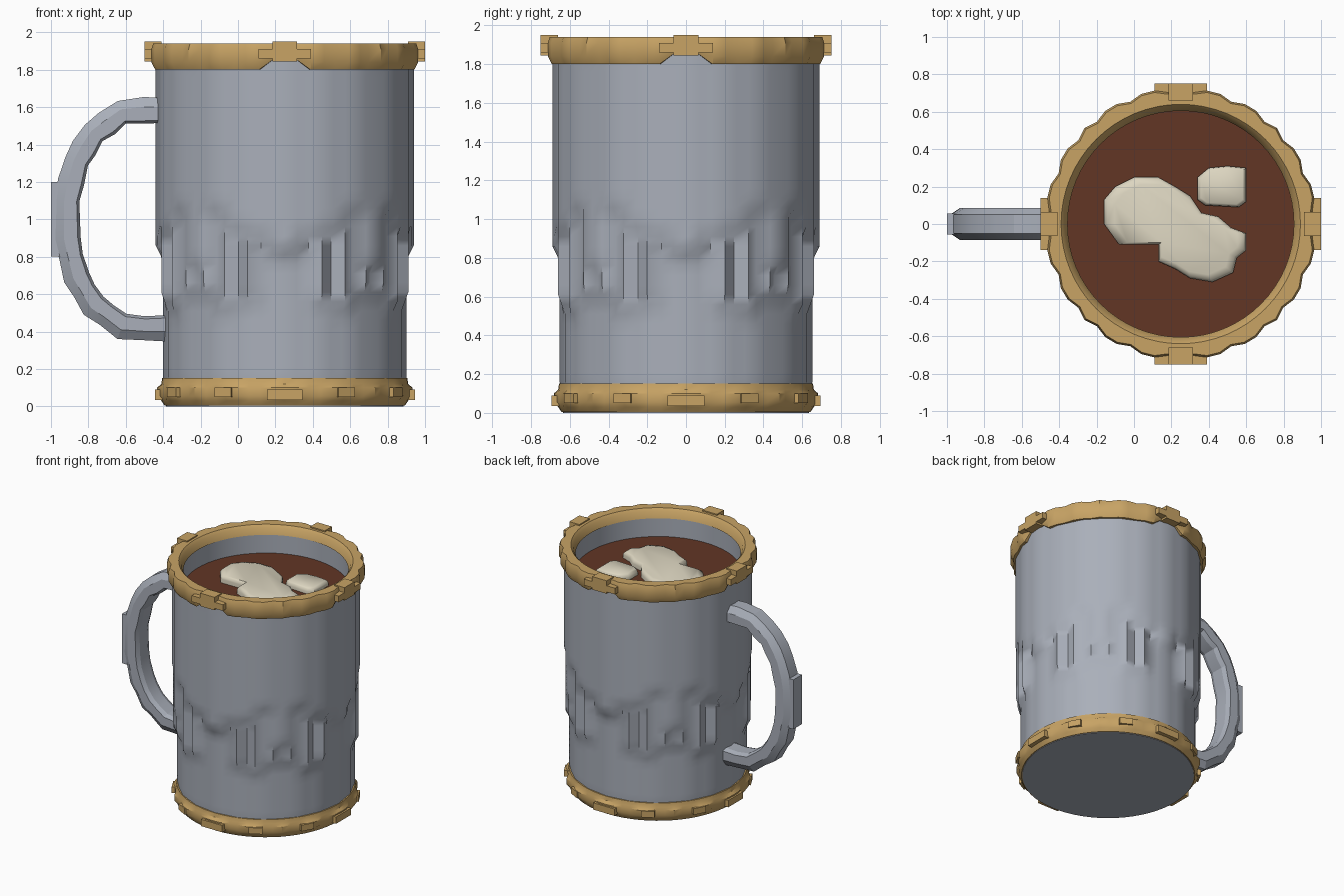
import bpy, bmesh, math
from mathutils import Vector

cube = bpy.data.objects.get("Cube")
if cube:
    bpy.data.objects.remove(cube, do_unlink=True)

CX = 0.25          # axis of the mug
N = 64             # columns around the mug


def material(name, rgb):
    m = bpy.data.materials.new(name)
    m.use_nodes = True
    m.diffuse_color = (*rgb, 1)
    bsdf = next(n for n in m.node_tree.nodes if n.type == 'BSDF_PRINCIPLED')
    bsdf.inputs["Base Color"].default_value = (*rgb, 1)
    return m


STEEL = material("steel grey", (0.40, 0.43, 0.49))
GOLD = material("brass gold", (0.58, 0.37, 0.13))
COCOA = material("cocoa brown", (0.122, 0.037, 0.018))
CREAM = material("cream", (0.72, 0.67, 0.53))


def finish(name, bm, mat, angle=None):
    bmesh.ops.recalc_face_normals(bm, faces=bm.faces)
    mesh = bpy.data.meshes.new(name)
    bm.to_mesh(mesh)
    bm.free()
    mesh.materials.append(mat)
    ob = bpy.data.objects.new(name, mesh)
    bpy.context.collection.objects.link(ob)
    if angle:
        bpy.ops.object.select_all(action='DESELECT')
        ob.select_set(True)
        bpy.context.view_layer.objects.active = ob
        bpy.ops.object.shade_smooth_by_angle(angle=math.radians(angle))
    return ob


def bridge(bm, a, b):
    for i in range(len(a)):
        j = (i + 1) % len(a)
        bm.faces.new((a[i], a[j], b[j], b[i]))


def octant(i):
    """Distance in columns to the nearest quarter direction, folded to 0..8."""
    k = i % 16
    return min(k, 16 - k)


def lathe(name, column, mat, angle, closed=False):
    """column(i) gives the (radius, z) profile of column i."""
    bm = bmesh.new()
    cols = []
    for i in range(N):
        a = math.tau * i / N
        cols.append([bm.verts.new((CX + r * math.cos(a), r * math.sin(a), z)) for r, z in column(i)])
    rings = list(zip(*cols))
    for a, b in zip(rings, rings[1:]):
        bridge(bm, a, b)
    if closed:
        bridge(bm, rings[-1], rings[0])
    else:
        bm.faces.new(rings[0])
        bm.faces.new(rings[-1])
    return finish(name, bm, mat, angle)


# Steel cup: each column steps outward at its own height
STEP = [0.82, 0.82, 0.92, 0.56, 0.95, 0.52, 1.05, 0.6, 0.75]


def body_column(i):
    k = octant(i)
    flute = 0.004 if k % 3 == 0 else -0.003
    prof = [(0.635, 0.0), (0.642, 0.1)]
    for row in range(34):
        z = 0.16 + row * 0.05
        t = min(1, max(0, (z - STEP[k]) / 0.08 + 0.5))
        prof.append((0.648 + 0.038 * t * t * (3 - 2 * t) + flute, z))
    return prof + [(0.686, 1.88), (0.612, 1.88), (0.612, 1.70)]


lathe("cup_body", body_column, STEEL, 50)


# Top rim: toothed ring with notches under the tabs
def rim_column(i):
    k = octant(i)
    tooth = 0.012 if k in (2, 3, 5, 6, 8) else -0.008
    low = 1.85 if k < 2 else 1.80
    return [(0.68, low), (0.70 + tooth / 2, low), (0.715 + tooth, low + 0.04), (0.715 + tooth, 1.91),
            (0.705 + tooth, 1.94), (0.64, 1.94), (0.622, 1.92), (0.605, 1.87), (0.64, 1.86)]


lathe("top_rim", rim_column, GOLD, 30, closed=True)


# Base band: flared ring with shallow recesses
def base_column(i):
    bump = 0.012 if octant(i) in (0, 1, 4, 5, 8) else -0.006
    return [(0.60, 0.004), (0.642, 0.004), (0.66, 0.03), (0.67 + bump, 0.055), (0.67 + bump, 0.1),
            (0.66, 0.12), (0.655, 0.152), (0.60, 0.152)]


lathe("base_band", base_column, GOLD, 30, closed=True)


# Tabs on the bands
def tab(name, turn, r0, r1, width, z0, z1):
    bm = bmesh.new()
    bmesh.ops.create_cube(bm, size=1)
    c, s = math.cos(turn), math.sin(turn)
    for v in bm.verts:
        r = (r0 + r1) / 2 + v.co.x * (r1 - r0)
        t = v.co.y * width
        v.co = Vector((CX + r * c - t * s, r * s + t * c, (z0 + z1) / 2 + v.co.z * (z1 - z0)))
    return finish(name, bm, GOLD)


for q in range(4):
    turn = q * math.pi / 2
    tab(f"rim_tab_wide_{q}", turn, 0.66, 0.75, 0.28, 1.86, 1.91)
    tab(f"rim_tab_centre_{q}", turn, 0.66, 0.75, 0.13, 1.845, 1.95)
    tab(f"base_tab_{q}", turn, 0.62, 0.695, 0.19, 0.035, 0.09)
    for side in (-1, 1):
        tab(f"base_stud_{q}_{side}", turn + side * 0.5, 0.62, 0.69, 0.1, 0.05, 0.1)

# Drink surface
bm = bmesh.new()
bmesh.ops.create_circle(bm, cap_ends=True, segments=N, radius=0.613)
for v in bm.verts:
    v.co += Vector((CX, 0, 1.72))
finish("drink_surface", bm, COCOA)


# Cream floating on the drink
def blob(name, outline, top):
    bm = bmesh.new()
    mid = sum((Vector(p) for p in outline), Vector((0, 0))) / len(outline)
    rings = []
    for scale, z in ((1, 1.71), (1, top - 0.03), (0.96, top - 0.01), (0.86, top)):
        pts = [mid + (Vector(p) - mid) * scale for p in outline]
        rings.append([bm.verts.new((p.x, p.y, z)) for p in pts])
    for a, b in zip(rings, rings[1:]):
        bridge(bm, a, b)
    bm.faces.new(rings[-1])
    finish(name, bm, CREAM, 50)


blob("cream_large", [(-.16, 0), (-.16, .13), (-.1, .2), (0, .25), (.13, .25), (.22, .2), (.3, .15),
                     (.36, .06), (.45, .04), (.52, -.02), (.6, -.05), (.6, -.14), (.55, -.18),
                     (.53, -.26), (.42, -.31), (.3, -.29), (.22, -.24), (.13, -.2), (.13, -.11),
                     (-.08, -.11)], 1.78)
blob("cream_small", [(.34, .13), (.34, .25), (.4, .3), (.5, .31), (.6, .3), (.6, .12), (.56, .09), (.38, .1)], 1.77)

# Handle: faceted tube along the upper half path, mirrored about mid height
MID = 1.0
HALF = [(-0.36, .58), (-0.5, .58), (-0.62, .57), (-0.70, .51), (-0.77, .46), (-0.82, .38),
        (-0.86, .31), (-0.89, .2), (-0.91, .1)]
path = [Vector((x, 0, MID + h)) for x, h in HALF]
path += [Vector((x, 0, MID - h)) for x, h in reversed(HALF)]
SECTION = [(.07, .05), (.07, -.05), (.02, -.085), (-.05, -.085), (-.065, -.05),
           (-.065, .05), (-.05, .085), (.02, .085)]
bm = bmesh.new()
rings = []
for i, p in enumerate(path):
    d = (path[min(i + 1, len(path) - 1)] - path[max(i - 1, 0)]).normalized()
    out = Vector((d.z, 0, -d.x))
    if out.dot(p - Vector((-0.36, 0, MID))) < 0:
        out = -out
    k = 1.06 if i % 2 else 0.95
    rings.append([bm.verts.new(p + out * u * k + Vector((0, w, 0))) for u, w in SECTION])
for a, b in zip(rings, rings[1:]):
    bridge(bm, a, b)
bm.faces.new(rings[0])
bm.faces.new(rings[-1])
finish("handle", bm, STEEL, 20)

# Grip plate on the outside of the handle
bm = bmesh.new()
bmesh.ops.create_cube(bm, size=1)
for v in bm.verts:
    v.co = Vector((-0.955 + v.co.x * 0.09, v.co.y * 0.11, MID + v.co.z * 0.4))
finish("handle_grip", bm, STEEL)
